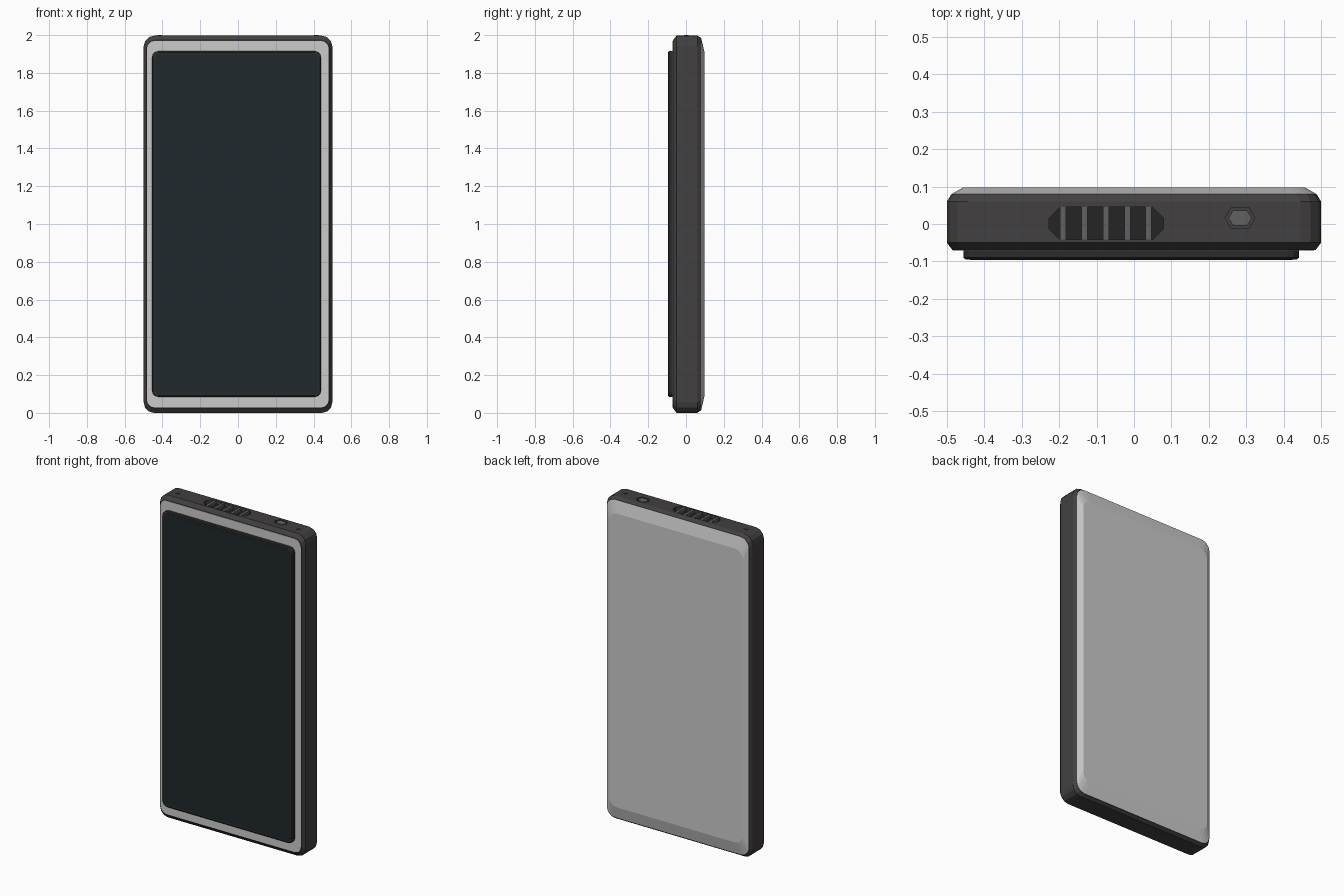
import bpy, bmesh, math

if "Cube" in bpy.data.objects:
    bpy.data.objects.remove(bpy.data.objects["Cube"])


def material(name, r, g, b):
    m = bpy.data.materials.new(name)
    m.diffuse_color = (r, g, b, 1)
    m.use_nodes = True
    m.node_tree.nodes["Principled BSDF"].inputs["Base Color"].default_value = m.diffuse_color
    return m


CASE = material("case_dark", 0.055, 0.05, 0.052)
RIM = material("rim_dark", 0.025, 0.024, 0.025)
GLASS = material("glass", 0.014, 0.022, 0.025)
BLACK = material("slot_black", 0.018, 0.018, 0.018)
METAL = material("rib_grey", 0.12, 0.12, 0.12)


def rounded(x0, x1, z0, z1, r, seg=3):
    """Rounded rectangle outline in x and z."""
    pts = []
    corners = [(x1 - r, z1 - r), (x0 + r, z1 - r), (x0 + r, z0 + r), (x1 - r, z0 + r)]
    for q, (cx, cz) in enumerate(corners):
        for i in range(seg + 1):
            a = math.pi / 2 * (q + i / seg)
            pts.append((cx + r * math.cos(a), cz + r * math.sin(a)))
    return pts


def loft(name, rings, mat=None):
    """Closed flat-shaded solid through rings of 3D points."""
    bm = bmesh.new()
    loops = [[bm.verts.new(p) for p in ring] for ring in rings]
    n = len(loops[0])
    for a, b in zip(loops, loops[1:]):
        for i in range(n):
            j = (i + 1) % n
            bm.faces.new((a[i], a[j], b[j], b[i]))
    bm.faces.new(loops[0])
    bm.faces.new(loops[-1])
    bmesh.ops.recalc_face_normals(bm, faces=bm.faces)
    me = bpy.data.meshes.new(name)
    bm.to_mesh(me)
    bm.free()
    ob = bpy.data.objects.new(name, me)
    bpy.context.collection.objects.link(ob)
    if mat:
        me.materials.append(mat)
    return ob


def slab(name, sections, mat=None):
    """Sections are (y, x0, x1, z0, z1, corner radius)."""
    return loft(name, [[(x, s[0], z) for x, z in rounded(*s[1:])] for s in sections], mat)


def prism(name, outline, z0, z1, mat=None):
    return loft(name, [[(x, y, z) for x, y in outline] for z in (z0, z1)], mat)


def hexagon(cx, cy, w, h):
    return [(cx + w, cy), (cx + w * 0.6, cy + h), (cx - w * 0.6, cy + h),
            (cx - w, cy), (cx - w * 0.6, cy - h), (cx + w * 0.6, cy - h)]


# case frame with chamfered front and back edges
TOP = 1.997
case = slab("case_frame", [
    (-0.069, -0.485, 0.485, 0.025, 1.973, 0.045),
    (-0.05, -0.499, 0.499, 0.0, TOP, 0.055),
    (0.06, -0.499, 0.499, 0.0, TOP, 0.055),
    (0.08, -0.487, 0.487, 0.014, 1.985, 0.055)], CASE)

# light front trim and bevelled back panel
slab("front_trim", [(-0.06, -0.48, 0.48, 0.03, 1.97, 0.042),
                    (-0.071, -0.483, 0.48, 0.028, 1.97, 0.042)])
slab("back_panel", [(0.07, -0.482, 0.482, 0.02, 1.98, 0.05),
                    (0.0805, -0.486, 0.486, 0.015, 1.984, 0.055),
                    (0.098, -0.455, 0.455, 0.09, 1.91, 0.05)])

# raised screen: surround and glass
slab("screen_surround", [(-0.06, -0.455, 0.44, 0.085, 1.915, 0.03),
                         (-0.09, -0.455, 0.44, 0.085, 1.915, 0.03),
                         (-0.0945, -0.449, 0.434, 0.091, 1.909, 0.027)], RIM)
slab("screen_glass", [(-0.085, -0.438, 0.423, 0.102, 1.898, 0.02),
                      (-0.0955, -0.438, 0.423, 0.102, 1.898, 0.02)], GLASS)

# recesses in the top edge
x0, x1, y0, y1, c = -0.227, 0.079, -0.042, 0.045, 0.03
slot = [(x0 + c, y0), (x1 - c, y0), (x1, y0 + c), (x1, y1 - c),
        (x1 - c, y1), (x0 + c, y1), (x0, y1 - c), (x0, y0 + c)]
button = hexagon(0.283, 0.016, 0.04, 0.027)
for outline, depth in ((slot, 0.025), (button, 0.012)):
    cutter = prism("recess_cutter", outline, TOP - depth, TOP + 0.05)
    cutter.hide_render = True
    mod = case.modifiers.new("recess", 'BOOLEAN')
    mod.operation = 'DIFFERENCE'
    mod.solver = 'EXACT'
    mod.object = cutter
    bpy.context.view_layer.objects.active = case
    bpy.ops.object.modifier_apply(modifier=mod.name)
    bpy.data.objects.remove(cutter)

# slot floor, its ribs and the button
prism("slot_floor", slot, TOP - 0.035, TOP - 0.022, BLACK)
for i in range(5):
    x = -0.189 + i * 0.057
    prism("slot_rib", [(x - 0.008, y0), (x + 0.008, y0), (x + 0.008, y1), (x - 0.008, y1)],
          TOP - 0.03, TOP - 0.003, METAL)
prism("button", hexagon(0.283, 0.016, 0.031, 0.02), TOP - 0.02, TOP - 0.001, METAL)

# small screw heads at both ends of the top edge
for s in (-1, 1):
    ring = [(s * 0.414 + 0.012 * math.cos(math.radians(45 * k + 22.5)),
             0.001 + 0.012 * math.sin(math.radians(45 * k + 22.5))) for k in range(8)]
    prism("screw_head", ring, TOP - 0.02, 2.0, CASE)
